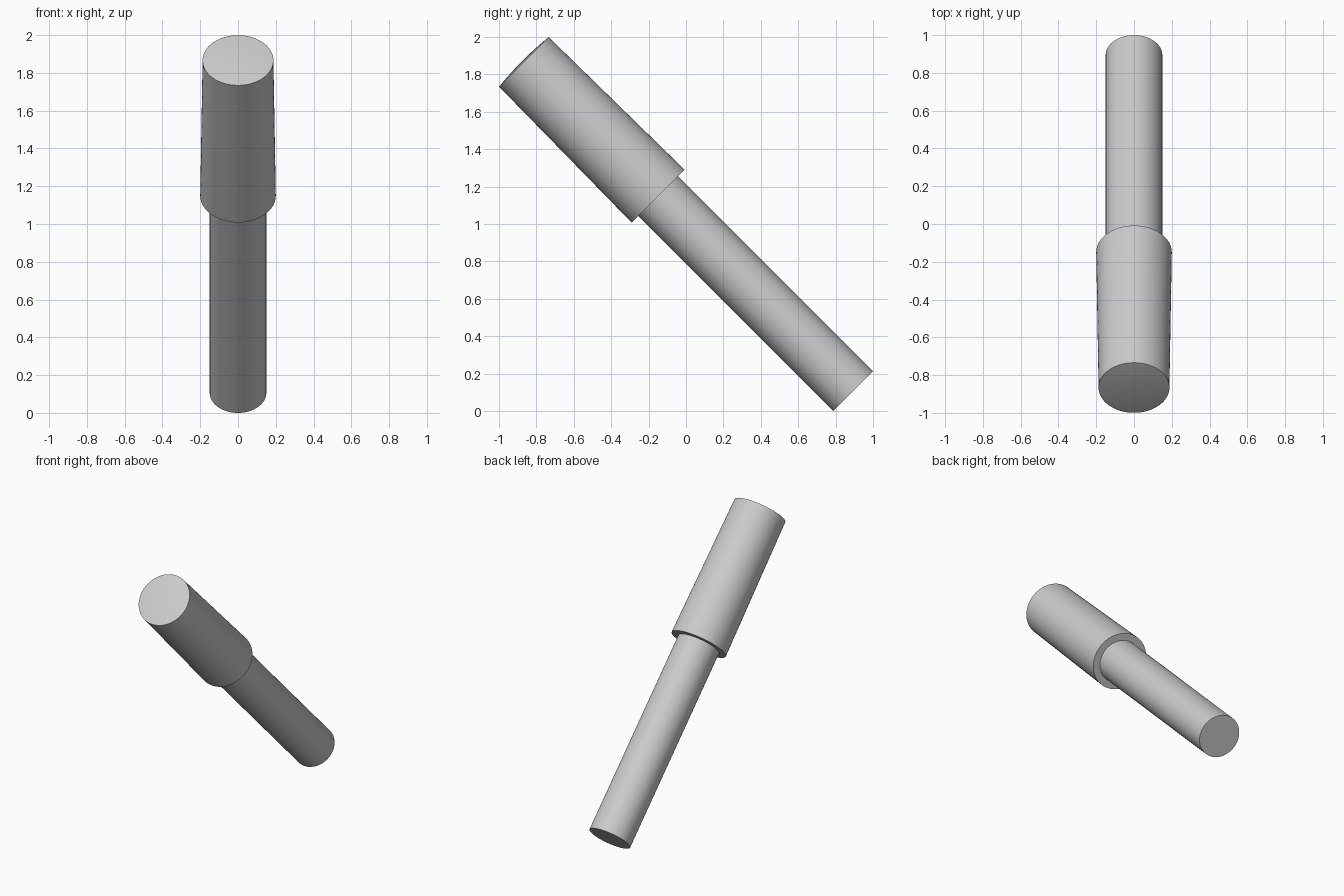
import bpy, bmesh, math
from mathutils import Matrix

if "Cube" in bpy.data.objects:
    bpy.data.objects.remove(bpy.data.objects["Cube"])

SIDES = 64
# the whole tool leans 45 degrees toward the front
LEAN = Matrix.Translation((0, 0.894, 0.106)) @ Matrix.Rotation(math.radians(45), 4, 'X')


def lathe(name, profile):
    """Turn a (radius, height) profile around the leaning axis."""
    bm = bmesh.new()
    pts = [bm.verts.new((r, 0, h)) for r, h in profile]
    edges = [bm.edges.new(pair) for pair in zip(pts, pts[1:])]
    bmesh.ops.spin(bm, geom=pts + edges, cent=(0, 0, 0), axis=(0, 0, 1),
                   angle=math.tau, steps=SIDES, use_merge=True)
    bmesh.ops.remove_doubles(bm, verts=bm.verts[:], dist=1e-5)
    bmesh.ops.recalc_face_normals(bm, faces=bm.faces[:])
    bm.transform(LEAN)
    mesh = bpy.data.meshes.new(name)
    bm.to_mesh(mesh)
    bm.free()
    obj = bpy.data.objects.new(name, mesh)
    bpy.context.collection.objects.link(obj)
    bpy.context.view_layer.objects.active = obj
    obj.select_set(True)
    bpy.ops.object.shade_smooth_by_angle(angle=math.radians(30))
    obj.select_set(False)
    return obj


# slim straight shaft, running up into the grip
lathe("shaft", [(0, 0), (0.15, 0), (0.15, 1.48), (0, 1.48)])

# thicker, slightly tapered grip with a barely domed end
dome = [(0.1875 * math.cos(a), 2.49 + 0.01 * math.sin(a) ** 2)
        for a in (math.pi / 2 * i / 6 for i in range(6))]
lathe("grip", [(0, 1.476), (0.2, 1.476)] + dome + [(0, 2.50)])
